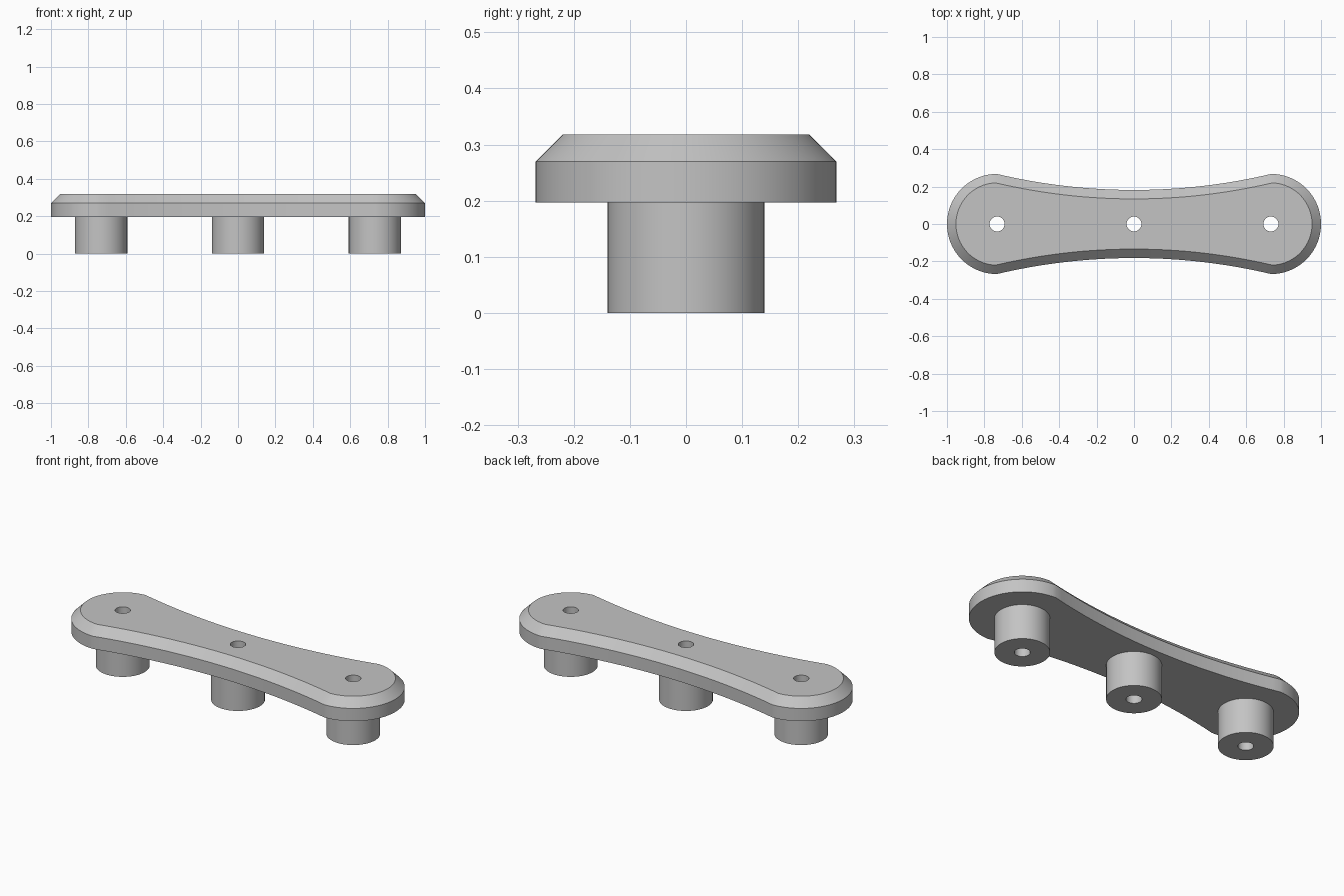
import bpy, bmesh, math
from mathutils import Vector

cube = bpy.data.objects.get("Cube")
if cube:
    bpy.data.objects.remove(cube, do_unlink=True)

END_X, END_R, WAIST = 0.732, 0.268, 0.182   # end circles and half width at the middle
SIDE_R = 3.184                              # radius of the concave sides
BASE_Z, SHOULDER_Z, TOP_Z = 0.197, 0.27, 0.318
BEVEL = 0.048
POST_R, HOLE_R = 0.14, 0.04
POSTS = {"right": -END_X, "middle": 0, "left": END_X}

grey = bpy.data.materials.new("plain grey")
grey.use_nodes = True
grey.diffuse_color = (0.55, 0.55, 0.55, 1)
grey.node_tree.nodes["Principled BSDF"].inputs["Base Color"].default_value = grey.diffuse_color


def make_object(name, bm):
    bmesh.ops.recalc_face_normals(bm, faces=bm.faces)
    mesh = bpy.data.meshes.new(name)
    bm.to_mesh(mesh)
    bm.free()
    mesh.materials.append(grey)
    obj = bpy.data.objects.new(name, mesh)
    bpy.context.collection.objects.link(obj)
    return obj


def activate(obj):
    bpy.ops.object.select_all(action="DESELECT")
    obj.select_set(True)
    bpy.context.view_layer.objects.active = obj


def smooth(obj):
    activate(obj)
    bpy.ops.object.shade_smooth_by_angle(angle=math.radians(30))


def bridge(bm, a, b):
    for i in range(len(a)):
        j = (i + 1) % len(a)
        bm.faces.new((a[i], a[j], b[j], b[i]))


def outline(inset, arc_steps=40, side_steps=32):
    """Rounded ends joined by concave arcs, drawn inward by inset."""
    r, big = END_R - inset, SIDE_R + inset
    end, side = Vector((END_X, 0)), Vector((0, WAIST + SIDE_R))
    to_side = side - end
    dist = to_side.length
    u = to_side / dist
    along = (dist ** 2 + r ** 2 - big ** 2) / (2 * dist)
    corner = end + u * along + Vector((u.y, -u.x)) * math.sqrt(r ** 2 - along ** 2)
    t = math.atan2(corner.y, corner.x - END_X)
    half = []
    for i in range(arc_steps + 1):
        a = -t + 2 * t * i / arc_steps
        half.append(end + r * Vector((math.cos(a), math.sin(a))))
    s = math.asin(corner.x / big)
    for i in range(1, side_steps):
        a = s - 2 * s * i / side_steps
        half.append(side + big * Vector((math.sin(a), -math.cos(a))))
    return half + [-p for p in half]


# Plate with a bevelled top rim
bm = bmesh.new()
loops = [[bm.verts.new((p.x, p.y, z)) for p in outline(inset)]
         for z, inset in ((BASE_Z, 0), (SHOULDER_Z, 0), (TOP_Z, BEVEL))]
bridge(bm, loops[0], loops[1])
bridge(bm, loops[1], loops[2])
bm.faces.new(loops[0])
bm.faces.new(loops[2])
plate = make_object("plate", bm)

# Screw holes through the plate
for x in POSTS.values():
    bpy.ops.mesh.primitive_cylinder_add(vertices=32, radius=HOLE_R, depth=1, location=(x, 0, 0.25))
    cutter = bpy.context.object
    cutter.name = "hole_cutter"
    cutter.hide_render = True
    cutter.data.materials.append(grey)
    activate(plate)
    cut = plate.modifiers.new("hole", "BOOLEAN")
    cut.operation = "DIFFERENCE"
    cut.solver = "EXACT"
    cut.object = cutter
    bpy.ops.object.modifier_apply(modifier=cut.name)
    bpy.data.objects.remove(cutter, do_unlink=True)
smooth(plate)


# Hollow posts under the plate
def ring(bm, x, radius, z, count):
    return [bm.verts.new((x + radius * math.cos(math.tau * i / count),
                          radius * math.sin(math.tau * i / count), z)) for i in range(count)]


for side_name, x in POSTS.items():
    bm = bmesh.new()
    rings = [ring(bm, x, radius, z, 48) for radius, z in
             ((POST_R, BASE_Z), (POST_R, 0), (HOLE_R, 0), (HOLE_R, BASE_Z))]
    for a, b in zip(rings, rings[1:] + rings[:1]):
        bridge(bm, a, b)
    smooth(make_object(side_name + "_post", bm))
